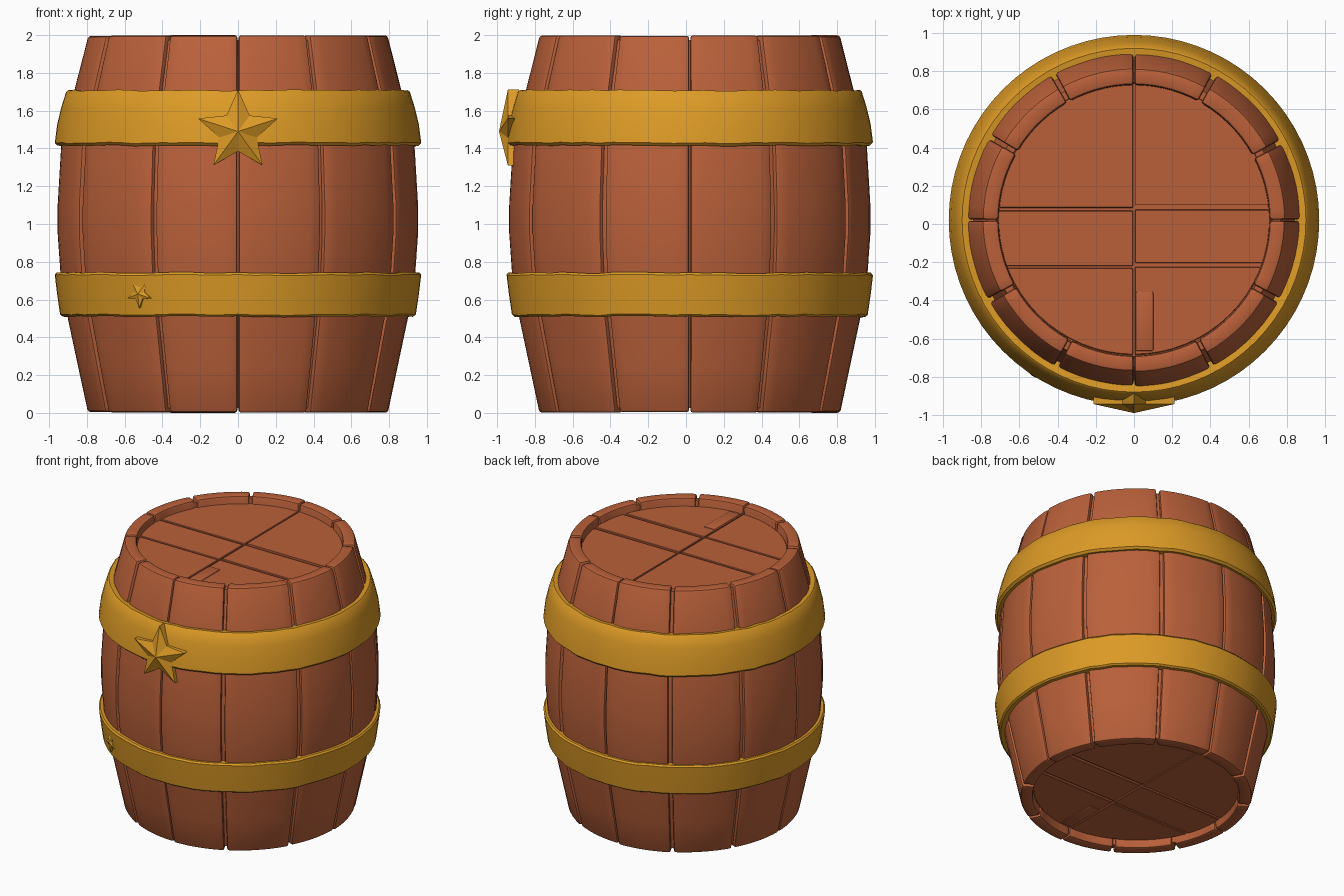
import bpy, bmesh, math, random
from mathutils import Vector, Matrix

if "Cube" in bpy.data.objects:
    bpy.data.objects.remove(bpy.data.objects["Cube"])

random.seed(4)
CY = 0.02  # barrel axis sits slightly back because the star sticks out in front


def material(name, rgb):
    m = bpy.data.materials.new(name)
    m.diffuse_color = (*rgb, 1)
    m.use_nodes = True
    m.node_tree.nodes["Principled BSDF"].inputs["Base Color"].default_value = m.diffuse_color
    return m


WOOD = material("red_brown_wood", (0.49, 0.118, 0.042))
GOLD = material("gold", (0.72, 0.325, 0.019))


def finish(name, bm, mat, bevel=0, angle=35, segments=2):
    bmesh.ops.recalc_face_normals(bm, faces=bm.faces[:])
    if bevel:
        sharp = [e for e in bm.edges if len(e.link_faces) == 2
                 and e.calc_face_angle(0) > math.radians(40)]
        bmesh.ops.bevel(bm, geom=sharp, offset=bevel, segments=segments,
                        profile=0.5, affect='EDGES', clamp_overlap=True)
    me = bpy.data.meshes.new(name)
    bm.to_mesh(me)
    bm.free()
    ob = bpy.data.objects.new(name, me)
    bpy.context.collection.objects.link(ob)
    me.materials.append(mat)
    bpy.ops.object.select_all(action='DESELECT')
    ob.select_set(True)
    bpy.context.view_layer.objects.active = ob
    bpy.ops.object.shade_smooth_by_angle(angle=math.radians(angle))
    return ob


def sweep(name, section, mat, a0=0, a1=360, n=72, bevel=0, wobble=0):
    """Sweep a closed (radius, z) section round the barrel axis."""
    bm = bmesh.new()
    full = a1 - a0 >= 360
    rings = []
    for i in range(n if full else n + 1):
        a = math.radians(a0 + (a1 - a0) * i / n)
        dz = random.uniform(-wobble, wobble)
        rings.append([bm.verts.new((r * math.cos(a), CY + r * math.sin(a), z + dz))
                      for r, z in section])
    m = len(section)
    for i in range(n):
        p, q = rings[i], rings[(i + 1) % len(rings)]
        for j in range(m):
            k = (j + 1) % m
            bm.faces.new((p[j], p[k], q[k], q[j]))
    if not full:
        bm.faces.new(rings[0])
        bm.faces.new(rings[-1][::-1])
    return finish(name, bm, mat, bevel)


# Barrel wall: bulging outer profile, straight inner wall
OUTER = [(0.797, 0), (0.85, 0.25), (0.903, 0.5), (0.943, 0.75), (0.957, 0.95),
         (0.957, 1.1), (0.938, 1.42), (0.905, 1.57), (0.868, 1.71), (0.795, 2)]
INNER = [(0.71, 2), (0.70, 1.8), (0.70, 0.2), (0.71, 0)]

# Staves: (seam angle, half gap in degrees); the four cardinal seams are hairlines
SEAMS = [(0, .25), (28, .8), (61, .8), (90, .25), (119, .8), (150, .8),
         (180, .25), (209, .8), (242, .7), (270, .25), (298, .7), (331, .8)]
for i, (a, g) in enumerate(SEAMS):
    b, h = SEAMS[(i + 1) % len(SEAMS)]
    b += 360 if b < a else 0
    dr = random.uniform(-0.006, 0.006)
    dz = random.uniform(0, 0.008)
    sec = [(r + dr, min(max(z, dz), 2 - dz)) for r, z in OUTER]
    sec += [(r, min(max(z, dz), 2 - dz)) for r, z in INNER]
    sweep(f"stave_{i + 1}", sec, WOOD, a + g, b - h, 7, bevel=0.014)

# Core wall that closes the bottom of the seams
core = [(r - 0.028, 1 + (z - 1) * 0.975) for r, z in OUTER]
core += [(r + 0.012, 1 + (z - 1) * 0.975) for r, z in INNER]
sweep("seam_core", core, WOOD)

# Hoops
sweep("upper_hoop", [(0.84, 1.42), (0.955, 1.415), (0.97, 1.43), (0.957, 1.53),
                     (0.935, 1.62), (0.91, 1.70), (0.90, 1.708), (0.84, 1.70)],
      GOLD, wobble=0.004)
sweep("lower_hoop", [(0.86, 0.515), (0.93, 0.51), (0.942, 0.52), (0.958, 0.63),
                     (0.97, 0.73), (0.96, 0.742), (0.86, 0.737)],
      GOLD, wobble=0.004)


# Barrel heads: planks clipped out of a disc, over a backing disc
def plank(name, z, x0, x1, y0, y1):
    bm = bmesh.new()
    bmesh.ops.create_circle(bm, cap_ends=True, segments=64, radius=0.715,
                            matrix=Matrix.Translation((0, CY + 0.01, z - 0.04)))
    for co, no in (((x0, 0, 0), (-1, 0, 0)), ((x1, 0, 0), (1, 0, 0)),
                   ((0, y0, 0), (0, -1, 0)), ((0, y1, 0), (0, 1, 0))):
        bmesh.ops.bisect_plane(bm, geom=bm.verts[:] + bm.edges[:] + bm.faces[:],
                               plane_co=co, plane_no=no, clear_outer=True)
    res = bmesh.ops.extrude_face_region(bm, geom=bm.faces[:])
    bmesh.ops.translate(bm, vec=(0, 0, 0.08),
                        verts=[v for v in res["geom"] if isinstance(v, bmesh.types.BMVert)])
    finish(name, bm, WOOD, bevel=0.004, segments=1)


G = 0.005
PLANKS = [(-1, -G, 0.085, 1), (G, 1, 0.10, 1),
          (-1, -G, -0.22, 0.07), (G, 1, -0.205, 0.075),
          (-1, -G, -1, -0.23), (G, 1, -1, -0.225)]
for side, z in (("top", 1.90), ("bottom", 0.10)):
    for i, p in enumerate(PLANKS):
        plank(f"{side}_plank_{i + 1}", z, *p)
    bm = bmesh.new()
    bmesh.ops.create_cone(bm, cap_ends=True, segments=64, radius1=0.715, radius2=0.715,
                          depth=0.05, matrix=Matrix.Translation((0, CY, z)))
    finish(f"{side}_backing", bm, WOOD)
    # Small patch board beside the centre seam
    bm = bmesh.new()
    bmesh.ops.create_cube(bm, size=1, matrix=Matrix.Translation((0.055, -0.51, z))
                          @ Matrix.Diagonal((0.095, 0.31, 0.092, 1)))
    finish(f"{side}_patch", bm, WOOD, bevel=0.008)


# Stars: five points with a raised centre, facing -y
def star(name, radius, rise, depth, matrix):
    bm = bmesh.new()
    front, back = [], []
    for i in range(10):
        a = math.radians(90 + 36 * i)
        r = radius * (1 if i % 2 == 0 else 0.47)
        x, z = r * math.cos(a), r * math.sin(a)
        front.append(bm.verts.new((x, 0, z)))
        back.append(bm.verts.new((x, depth, z)))
    tip = bm.verts.new((0, -rise, 0))
    for i in range(10):
        j = (i + 1) % 10
        bm.faces.new((front[i], front[j], tip))
        bm.faces.new((front[j], front[i], back[i], back[j]))
    bm.faces.new(back)
    bm.transform(matrix)
    finish(name, bm, GOLD, angle=10)


star("hoop_star", 0.222, 0.047, 0.06, Matrix.Translation((0, -0.943, 1.49)))
a = math.radians(-33)
star("small_star", 0.075, 0.012, 0.05,
     Matrix.Translation((math.sin(a) * 0.962, CY - math.cos(a) * 0.962, 0.63))
     @ Matrix.Rotation(a, 4, 'Z') @ Matrix.Rotation(math.radians(36), 4, 'Y'))
